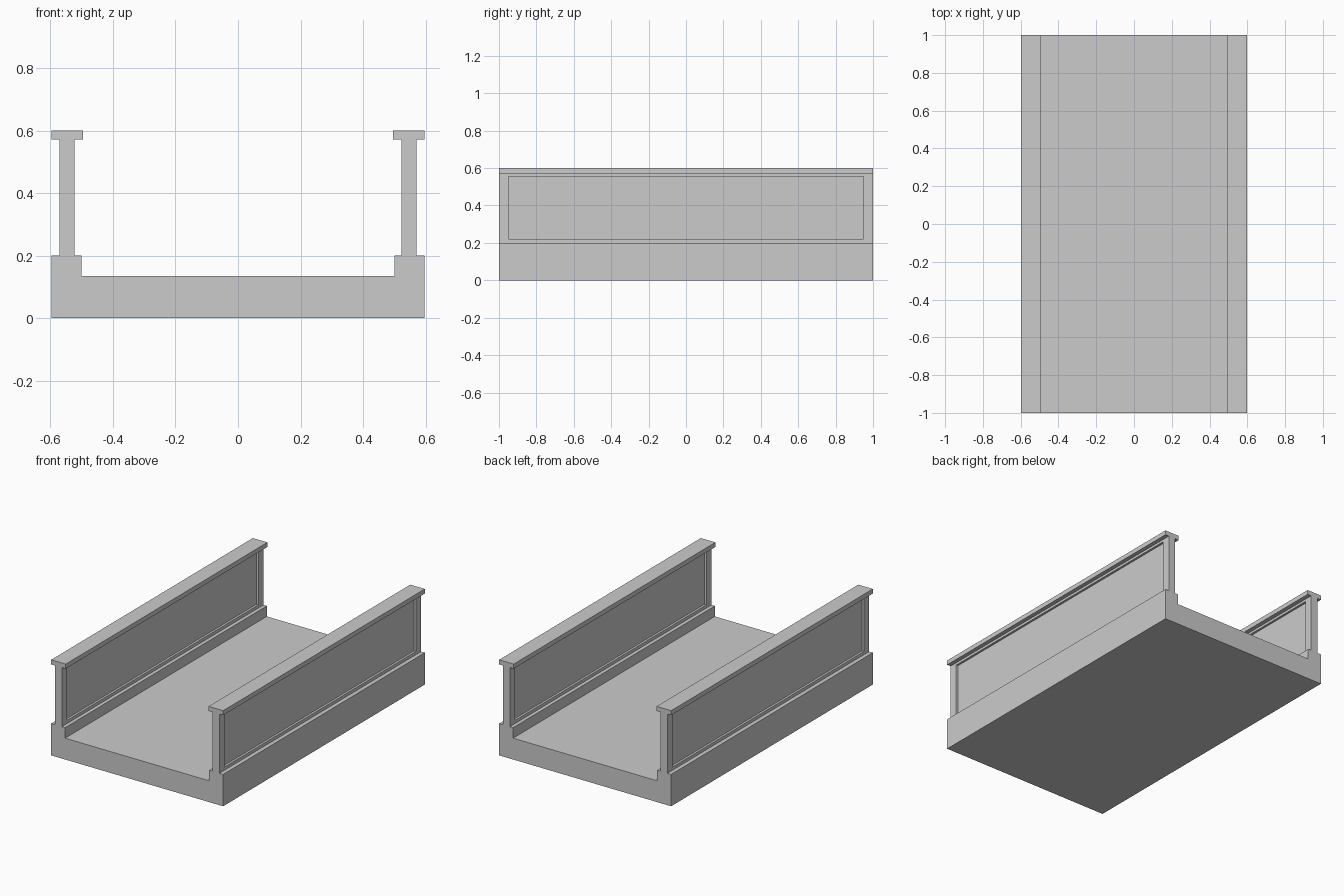
import bpy, bmesh

if "Cube" in bpy.data.objects:
    bpy.data.objects.remove(bpy.data.objects["Cube"])

HALF_LEN = 1.0
HALF_W = 0.597


def finish(bm, name, mirror=False):
    bmesh.ops.recalc_face_normals(bm, faces=bm.faces)
    mesh = bpy.data.meshes.new(name)
    bm.to_mesh(mesh)
    bm.free()
    obj = bpy.data.objects.new(name, mesh)
    bpy.context.collection.objects.link(obj)
    if mirror:
        obj.modifiers.new("mirror", 'MIRROR').use_axis = (True, False, False)
    return obj


def box(x0, x1, z0, z1):
    """Full-length box with the given cross-section."""
    bm = bmesh.new()
    bmesh.ops.create_cube(bm, size=1)
    for v in bm.verts:
        v.co = (x1 if v.co.x > 0 else x0,
                HALF_LEN if v.co.y > 0 else -HALF_LEN,
                z1 if v.co.z > 0 else z0)
    return bm


# Deck with raised curbs, one extruded profile
half = [(HALF_W, 0), (HALF_W, 0.2), (0.5, 0.2), (0.5, 0.134)]
profile = half + [(-x, z) for x, z in reversed(half)]
bm = bmesh.new()
face = bm.faces.new([bm.verts.new((x, -HALF_LEN, z)) for x, z in profile])
ext = bmesh.ops.extrude_face_region(bm, geom=[face])
for v in ext["geom"]:
    if isinstance(v, bmesh.types.BMVert):
        v.co.y = HALF_LEN
finish(bm, "deck")

# Parapet walls, with a recessed panel on both sides
RECESS = 0.014
bm = box(0.523, 0.571, 0.2, 0.571)
bm.normal_update()
sides = [f for f in bm.faces if abs(f.normal.x) > 0.9]
bmesh.ops.inset_individual(bm, faces=sides, thickness=0.01)
for f in sides:
    for v in f.verts:
        v.co.y = 0.948 if v.co.y > 0 else -0.948
        v.co.z = 0.556 if v.co.z > 0.4 else 0.22
for f in bmesh.ops.extrude_discrete_faces(bm, faces=sides)["faces"]:
    inward = RECESS if f.calc_center_median().x < 0.547 else -RECESS
    bmesh.ops.translate(bm, verts=f.verts[:], vec=(inward, 0, 0))
finish(bm, "parapet_wall", mirror=True)

# Cap rails on top of the walls
finish(box(0.496, HALF_W, 0.571, 0.6), "cap_rail", mirror=True)
